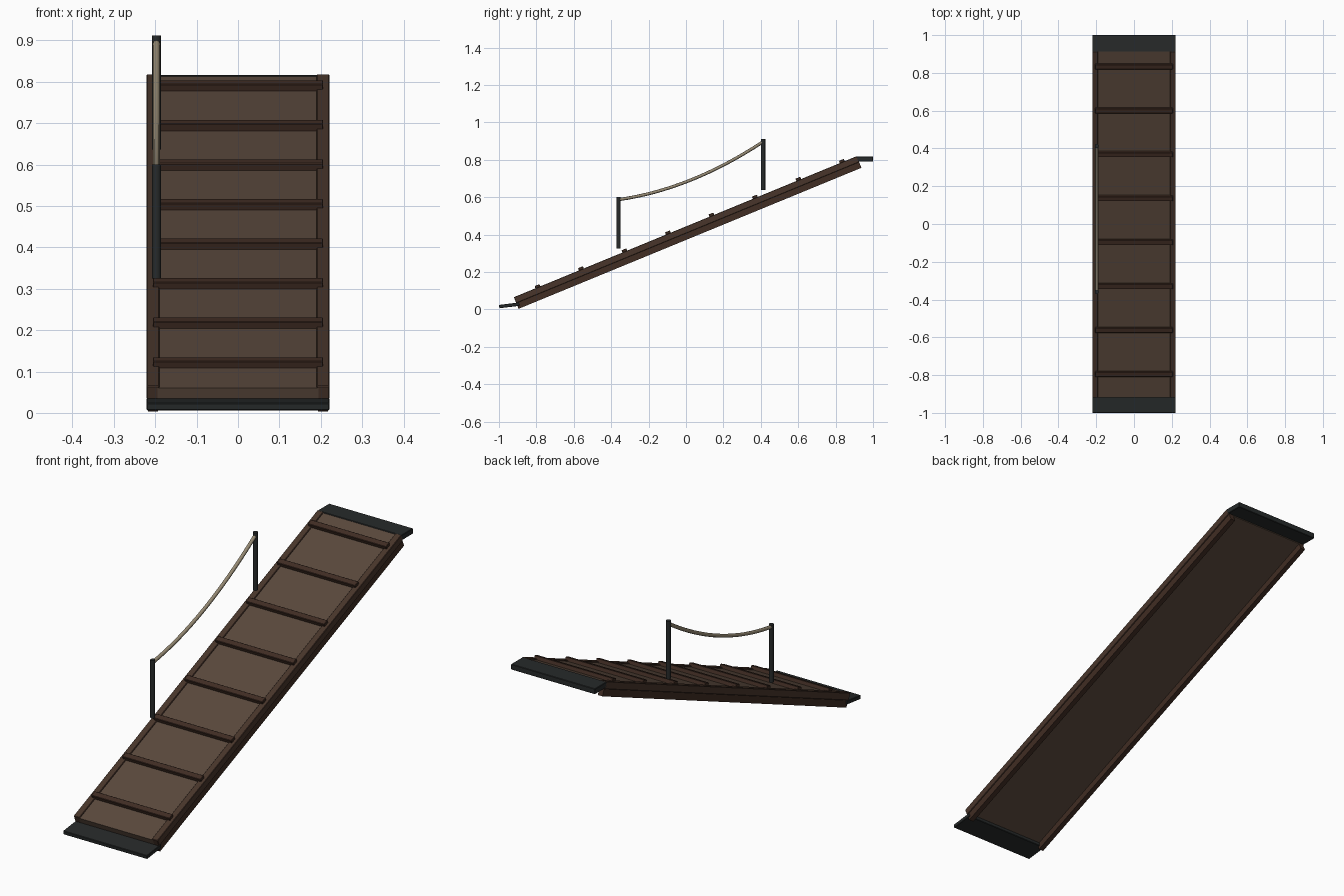
import bpy, bmesh, math
from mathutils import Matrix, Vector

if "Cube" in bpy.data.objects:
    bpy.data.objects.remove(bpy.data.objects["Cube"])


def material(name, rgb):
    m = bpy.data.materials.new(name)
    m.diffuse_color = (*rgb, 1)
    m.use_nodes = True
    m.node_tree.nodes["Principled BSDF"].inputs["Base Color"].default_value = m.diffuse_color
    return m


DECK = material("deck_wood", (0.10, 0.065, 0.045))
DARK = material("dark_wood", (0.052, 0.026, 0.017))
RAIL = material("rail_wood", (0.066, 0.036, 0.024))
METAL = material("dark_metal", (0.02, 0.023, 0.023))
ROPE = material("rope", (0.30, 0.25, 0.17))

# Ramp frame: y runs up the slope, z is normal to it, origin on the underside
ANGLE = math.radians(22.36)
RAMP = Matrix.Translation((0, 0.0215, 0.38)) @ Matrix.Rotation(ANGLE, 4, 'X')


def box(name, lo, hi, mat, frame=Matrix(), bevel=0.0):
    bm = bmesh.new()
    bmesh.ops.create_cube(bm, size=1)
    lo, hi = Vector(lo), Vector(hi)
    for v in bm.verts:
        v.co = Vector([(lo[i] + hi[i]) / 2 + v.co[i] * (hi[i] - lo[i]) for i in range(3)])
    me = bpy.data.meshes.new(name)
    bm.to_mesh(me)
    bm.free()
    ob = bpy.data.objects.new(name, me)
    bpy.context.collection.objects.link(ob)
    ob.matrix_world = frame
    me.materials.append(mat)
    if bevel:
        mod = ob.modifiers.new("bevel", 'BEVEL')
        mod.width = bevel
        mod.segments = 1
    return ob


HALF = 0.991

# Deck board
box("deck", (-0.195, -HALF, 0.03), (0.195, HALF, 0.062), DECK, RAMP)

# Stringers below and side rails beside the deck
for side, label in ((-1, "left"), (1, "right")):
    def span(a, b):
        return sorted((side * a, side * b))
    x0, x1 = span(0.193, 0.217)
    box(label + "_stringer", (x0, -HALF, 0), (x1, HALF, 0.036), DARK, RAMP)
    x0, x1 = span(0.190, 0.221)
    box(label + "_rail", (x0, -HALF, 0.033), (x1, HALF, 0.067), RAIL, RAMP, 0.002)

# Foot cleats
for i in range(8):
    s = -0.852 + i * 0.2514
    box(f"cleat_{i + 1}", (-0.206, s - 0.014, 0.058), (0.206, s + 0.014, 0.080), DARK, RAMP, 0.002)

# End plates
foot = Matrix.Translation((0, -0.945, 0.0215)) @ Matrix.Rotation(math.radians(7), 4, 'X')
box("lower_plate", (-0.221, -0.054, -0.009), (0.221, 0.054, 0.009), METAL, foot, 0.002)
box("upper_plate", (-0.221, 0.912, 0.791), (0.221, 1.0, 0.817), METAL, bevel=0.002)

# Rope posts
PX = -0.197
for name, y, z in (("lower_post", -0.36, 0.325), ("upper_post", 0.413, 0.637)):
    bpy.ops.mesh.primitive_cylinder_add(vertices=12, radius=0.011, depth=0.275,
                                        location=(PX, y, z + 0.1375))
    ob = bpy.context.object
    ob.name = name
    ob.data.materials.append(METAL)
    bpy.ops.object.shade_smooth_by_angle()

# Sagging hand rope
cu = bpy.data.curves.new("hand_rope", 'CURVE')
cu.dimensions = '3D'
cu.bevel_depth = 0.0085
cu.bevel_resolution = 2
cu.use_fill_caps = True
sp = cu.splines.new('POLY')
N = 16
sp.points.add(N)
for i, p in enumerate(sp.points):
    t = i / N
    p.co = (PX, -0.36 + 0.773 * t, 0.587 + 0.31 * t - 0.2 * t * (1 - t), 1)
cu.materials.append(ROPE)
bpy.context.collection.objects.link(bpy.data.objects.new("hand_rope", cu))
